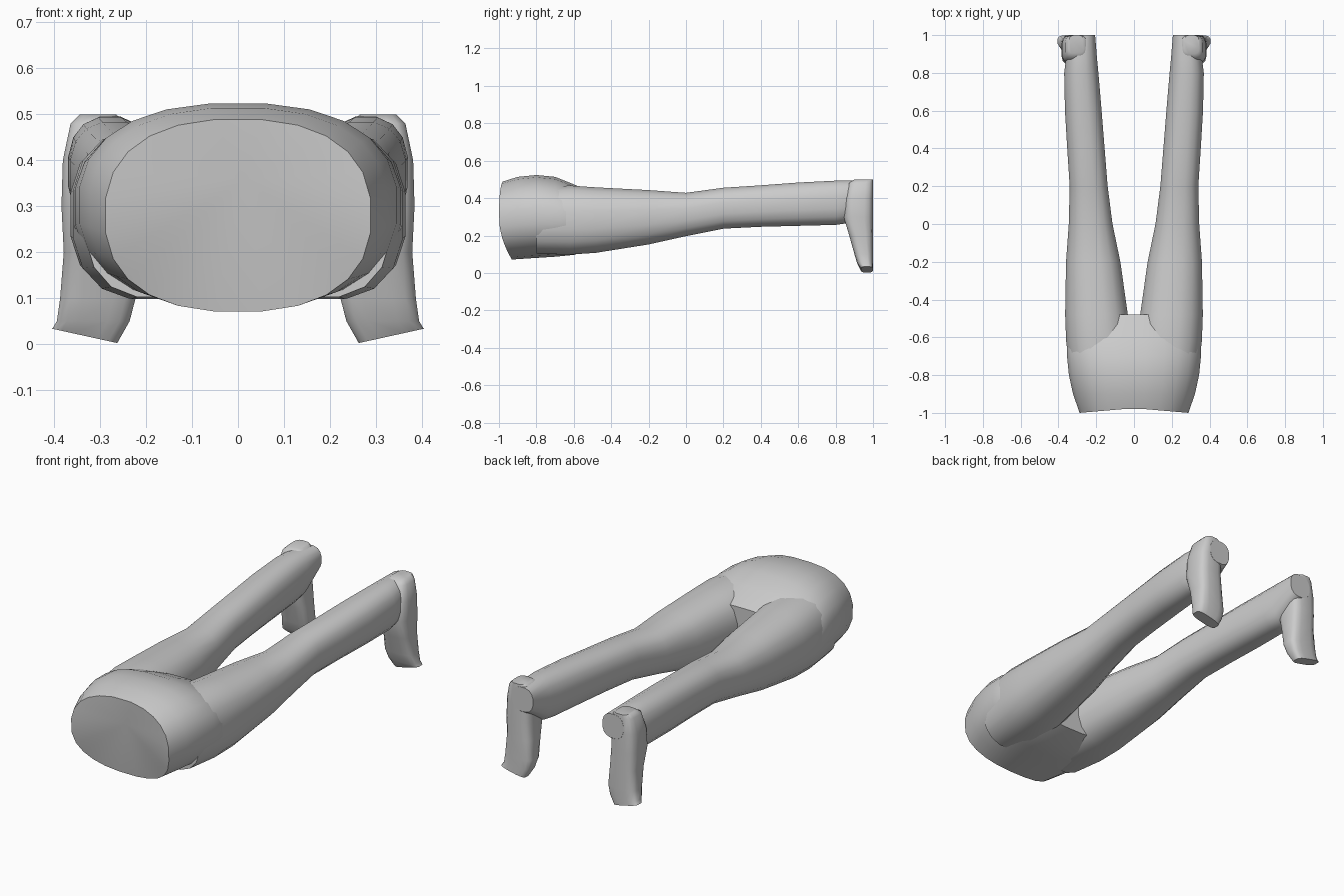
import bpy, bmesh, math
from mathutils import Vector

if "Cube" in bpy.data.objects:
    bpy.data.objects.remove(bpy.data.objects["Cube"])

grey = bpy.data.materials.new("plain grey")
grey.use_nodes = True
colour = (0.6, 0.6, 0.6, 1)
grey.diffuse_color = colour
grey.node_tree.nodes["Principled BSDF"].inputs["Base Color"].default_value = colour


def ring(a0, a1, b0, b1, power, sides):
    """Rounded section between two pairs of limits."""
    points = []
    for i in range(sides):
        t = 2 * math.pi * (i + 0.5) / sides
        c, s = math.cos(t), math.sin(t)
        u = math.copysign(abs(c) ** (2 / power), c)
        v = math.copysign(abs(s) ** (2 / power), s)
        points.append(((a0 + a1) / 2 + u * (a1 - a0) / 2,
                       (b0 + b1) / 2 + v * (b1 - b0) / 2))
    return points


def loft(name, rings, start_tip=None, angle=50):
    """Skin a list of rings; the first end may be a fan to a tip."""
    bm = bmesh.new()
    loops = [[bm.verts.new(p) for p in r] for r in rings]
    n = len(loops[0])
    for a, b in zip(loops, loops[1:]):
        for i in range(n):
            j = (i + 1) % n
            bm.faces.new((a[i], a[j], b[j], b[i]))
    if start_tip:
        tip = bm.verts.new(start_tip)
        for i in range(n):
            bm.faces.new((tip, loops[0][(i + 1) % n], loops[0][i]))
    else:
        bm.faces.new(loops[0])
    bm.faces.new(loops[-1])
    bmesh.ops.recalc_face_normals(bm, faces=bm.faces)
    mesh = bpy.data.meshes.new(name)
    bm.to_mesh(mesh)
    bm.free()
    mesh.materials.append(grey)
    obj = bpy.data.objects.new(name, mesh)
    bpy.context.collection.objects.link(obj)
    bpy.ops.object.select_all(action="DESELECT")
    bpy.context.view_layer.objects.active = obj
    obj.select_set(True)
    bpy.ops.object.shade_smooth_by_angle(angle=math.radians(angle))
    return obj


# Hips: y, half width, bottom, top; the waist cut leans at its lower edge
hips = [(-1, .29, .07, .49), (-.9, .325, .075, .515), (-.8, .347, .08, .525),
        (-.7, .357, .085, .515), (-.6, .36, .095, .475), (-.48, .3, .13, .42)]
rings = []
for y, w, lo, hi in hips:
    section = []
    for x, z in ring(-w, w, lo, hi, 2.4, 24):
        low = max(0, (.3 - z) / .23)
        lean = .07 * low ** 2 * max(0, (-.7 - y) / .3)
        middle = .025 * (1 - abs(x) / w) if y == -1 else 0
        section.append((x, y + max(lean, middle), z))
    rings.append(section)
loft("hips", rings, (.015, -.97, .36))

# Legs: y, inner x, outer x, bottom, top
legs = [(-.8, .02, .335, .1, .46), (-.62, .01, .362, .095, .47),
        (-.48, .03, .367, .105, .46), (-.2, .07, .362, .15, .445),
        (0, .112, .347, .195, .43), (.2, .138, .342, .235, .457),
        (.4, .154, .355, .245, .47), (.6, .17, .367, .25, .485),
        (.8, .187, .371, .255, .495), (.87, .194, .362, .265, .497),
        (1, .205, .33, .36, .49)]

# Feet: z, inner x, outer x, front y; the flat sole lies at the back
feet = [(.5, .265, .345, .9), (.48, .24, .365, .87), (.4, .235, .382, .85),
        (.3, .235, .385, .842), (.2, .23, .38, .872), (.1, .222, .388, .9),
        (.05, .235, .395, .915), (.018, .262, .405, .935)]

for side, label in ((1, "left"), (-1, "right")):
    loft(label + "_leg", [[(side * x, y, z) for x, z in ring(a, b, lo, hi, 2.5, 16)]
                          for y, a, b, lo, hi in legs])
    foot = []
    for z, a, b, front in feet:
        tilt = .22 if z < .03 else 0
        foot.append([(side * x, y, z + tilt * (x - (a + b) / 2))
                     for x, y in ring(a, b, front, 1, 3.5, 16)])
    loft(label + "_foot", foot)
